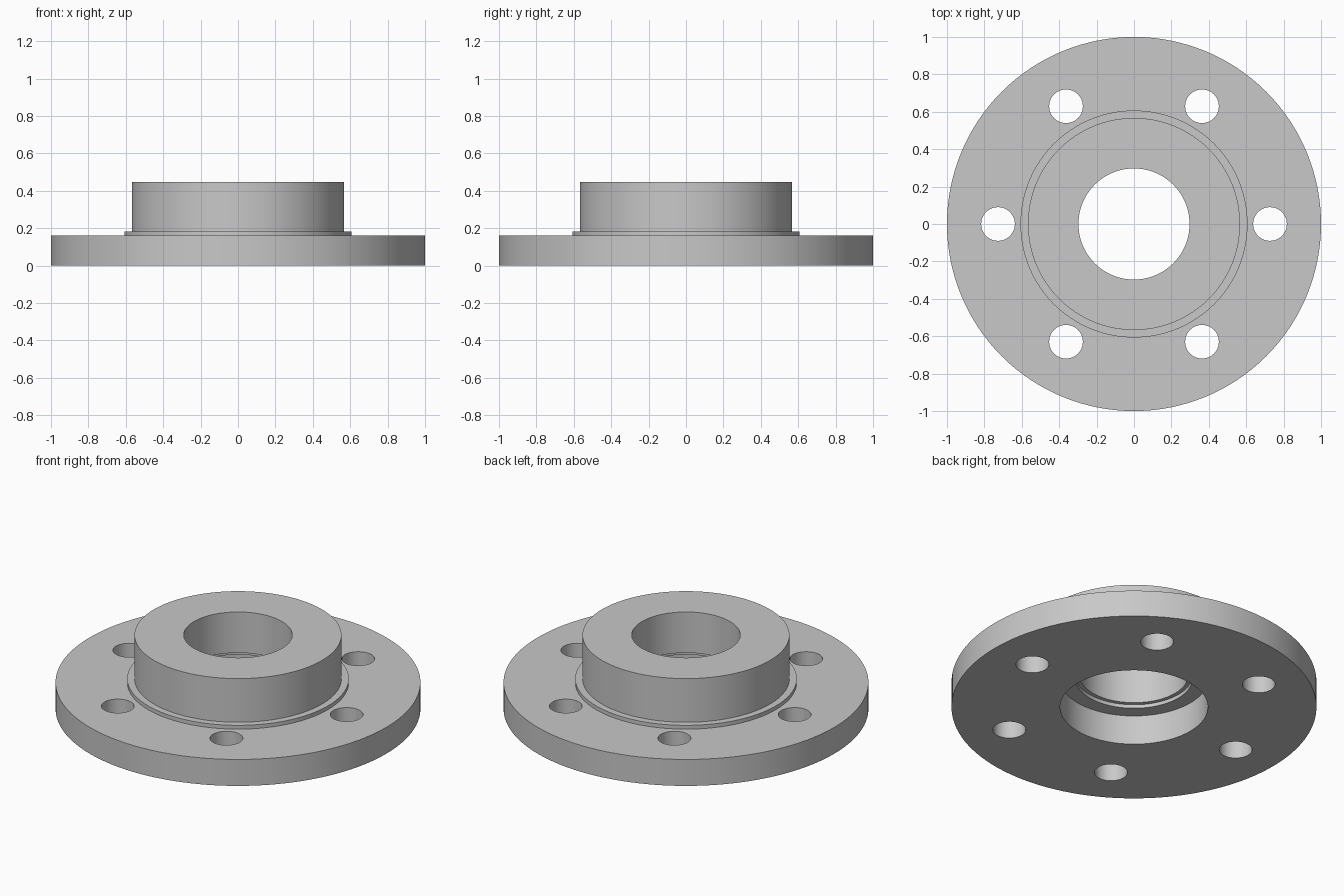
import bpy, bmesh, math
from mathutils import Matrix

cube = bpy.data.objects.get("Cube")
if cube:
    bpy.data.objects.remove(cube, do_unlink=True)

SEGMENTS = 128
BOLT_COUNT, BOLT_CIRCLE, BOLT_RADIUS = 6, 0.727, 0.09

steel = bpy.data.materials.new("plain grey steel")
steel.use_nodes = True
grey = (0.58, 0.58, 0.58, 1)
steel.diffuse_color = grey
steel.node_tree.nodes["Principled BSDF"].inputs["Base Color"].default_value = grey


def add_object(name, bm):
    bmesh.ops.recalc_face_normals(bm, faces=bm.faces)
    mesh = bpy.data.meshes.new(name)
    bm.to_mesh(mesh)
    bm.free()
    mesh.materials.append(steel)
    obj = bpy.data.objects.new(name, mesh)
    bpy.context.collection.objects.link(obj)
    return obj


def lathe(name, profile):
    """Revolve a closed (radius, height) profile around the z axis."""
    bm = bmesh.new()
    verts = [bm.verts.new((r, 0, z)) for r, z in profile]
    edges = [bm.edges.new((v, verts[i - 1])) for i, v in enumerate(verts)]
    bmesh.ops.spin(bm, geom=verts + edges, axis=(0, 0, 1), cent=(0, 0, 0),
                   angle=math.tau, steps=SEGMENTS, use_merge=True)
    bmesh.ops.remove_doubles(bm, verts=bm.verts, dist=1e-5)
    return add_object(name, bm)


# Flange plate, collar and hub with a stepped bore
flange = lathe("flange_hub", [
    (0.405, 0), (1, 0), (1, 0.16),              # plate
    (0.607, 0.16), (0.607, 0.183),              # collar
    (0.567, 0.183), (0.567, 0.447),             # hub
    (0.297, 0.447), (0.297, 0.2),               # main bore
    (0.32, 0.2), (0.32, 0.178), (0.405, 0.178)  # relief and counterbore
])

# Ring of bolt hole cutters
bm = bmesh.new()
for i in range(BOLT_COUNT):
    place = (Matrix.Rotation(i * math.tau / BOLT_COUNT, 4, 'Z')
             @ Matrix.Translation((BOLT_CIRCLE, 0, 0.1)))
    bmesh.ops.create_cone(bm, cap_ends=True, segments=48, radius1=BOLT_RADIUS,
                          radius2=BOLT_RADIUS, depth=0.4, matrix=place)
cutter = add_object("bolt_hole_cutters", bm)
cutter.hide_render = True
cutter.hide_viewport = True

# Drill the holes, then smooth the round walls
drill = flange.modifiers.new("bolt_holes", 'BOOLEAN')
drill.operation = 'DIFFERENCE'
drill.solver = 'EXACT'
drill.object = cutter
bpy.context.view_layer.objects.active = flange
flange.select_set(True)
bpy.ops.object.modifier_apply(modifier=drill.name)
bpy.data.objects.remove(cutter, do_unlink=True)
bpy.ops.object.shade_smooth_by_angle(angle=math.radians(30))
